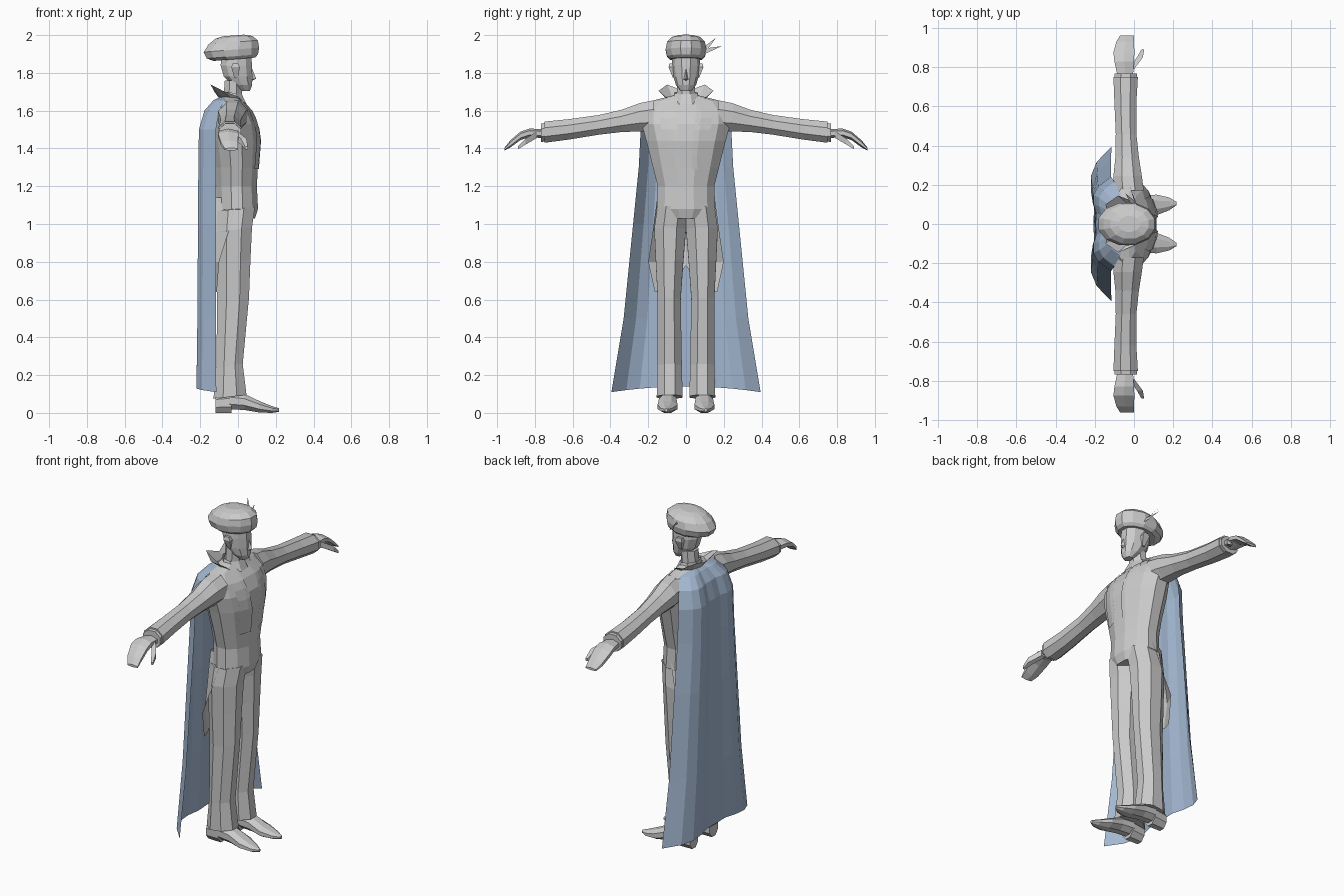
import bpy, bmesh, math
from mathutils import Vector
from mathutils.bvhtree import BVHTree


def material(name, rgb):
    m = bpy.data.materials.new(name)
    m.diffuse_color = (*rgb, 1)
    return m


GREY = material("warm_grey", (0.60, 0.60, 0.60))
BLUE = material("dusty_blue", (0.37, 0.48, 0.64))


def build(name, verts, faces, mat=GREY, closed=True):
    bm = bmesh.new()
    vs = [bm.verts.new(v) for v in verts]
    for f in faces:
        bm.faces.new([vs[i] for i in f])
    if closed:
        bmesh.ops.recalc_face_normals(bm, faces=bm.faces)
    me = bpy.data.meshes.new(name)
    bm.to_mesh(me)
    bm.free()
    me.materials.append(mat)
    ob = bpy.data.objects.new(name, me)
    bpy.context.collection.objects.link(ob)
    return ob


def loft(name, axis, rings, n=8, side=1, tilt=0.0, phase=0.5, caps=True):
    """Rings are (position, a0, a1, b0, b1); the remaining axes are a and b."""
    ang = [2 * math.pi * (i + phase) / n for i in range(n)]
    ca = max(abs(math.cos(t)) for t in ang)
    sa = max(abs(math.sin(t)) for t in ang)
    verts, faces = [], []
    for p, a0, a1, b0, b1 in rings:
        for t in ang:
            da = (a1 - a0) / 2 * math.cos(t) / ca
            a = (a0 + a1) / 2 + da
            b = (b0 + b1) / 2 + (b1 - b0) / 2 * math.sin(t) / sa
            v = {'x': (p, a, b), 'y': (a, p, b), 'z': (a, b, p + tilt * da)}[axis]
            verts.append((v[0], v[1] * side, v[2]))
    for r in range(len(rings) - 1):
        for i in range(n):
            j = (i + 1) % n
            faces.append((r * n + i, r * n + j, (r + 1) * n + j, (r + 1) * n + i))
    if caps:
        faces.append(tuple(range(n))[::-1])
        faces.append(tuple(range(len(verts) - n, len(verts))))
    return build(name, verts, faces)


def sheet(name, rows, mat=GREY):
    """Open surface through equal length rows of points."""
    w = len(rows[0])
    verts = [p for row in rows for p in row]
    faces = [(r * w + i, r * w + i + 1, (r + 1) * w + i + 1, (r + 1) * w + i)
             for r in range(len(rows) - 1) for i in range(w - 1)]
    return build(name, verts, faces, mat, closed=False)


def mirrored(half):
    """Half row running from the middle outward, extended to both sides."""
    return [(x, -y, z) for x, y, z in half[:0:-1]] + half


def sym(rows):
    return [(z, x0, x1, -h, h) for z, x0, x1, h in rows]


# jacket and waistcoat body
torso = loft("jacket_body", 'z', sym([
    (1.03, -0.11, 0.09, 0.12), (1.08, -0.115, 0.106, 0.155),
    (1.20, -0.115, 0.10, 0.15), (1.30, -0.12, 0.105, 0.175),
    (1.44, -0.14, 0.116, 0.21), (1.53, -0.14, 0.104, 0.235),
    (1.60, -0.13, 0.07, 0.235), (1.65, -0.11, 0.025, 0.19),
    (1.68, -0.09, 0.01, 0.07)]), n=12)
tree = BVHTree.FromPolygons([v.co for v in torso.data.vertices],
                            [p.vertices[:] for p in torso.data.polygons])


def on_chest(y, z):
    hit = tree.ray_cast(Vector((1, y, z)), Vector((-1, 0, 0)))[0]
    return ((hit.x if hit else 0) + 0.006, y, z)


# neck, shirt collar, head
loft("neck", 'z', sym([(1.63, -0.08, 0.02, 0.05), (1.76, -0.07, 0.02, 0.048)]))
loft("shirt_collar", 'z', sym([(1.645, -0.085, 0.045, 0.075),
                               (1.695, -0.085, 0.02, 0.06)]), tilt=-0.15, caps=False)
loft("head", 'z', sym([
    (1.703, 0.02, 0.062, 0.028), (1.735, -0.03, 0.075, 0.053),
    (1.78, -0.075, 0.076, 0.067), (1.84, -0.092, 0.074, 0.074),
    (1.90, -0.085, 0.07, 0.072)]), n=10)
build("nose", [(0.068, 0, 1.84), (0.096, 0, 1.77), (0.068, 0.017, 1.765),
               (0.068, -0.017, 1.765), (0.07, 0, 1.755)],
      [(0, 2, 1), (0, 1, 3), (1, 2, 4), (1, 4, 3), (0, 3, 4, 2)])

# beret with its feather
loft("beret", 'z', sym([
    (1.872, -0.13, 0.09, 0.085), (1.887, -0.165, 0.106, 0.10),
    (1.922, -0.182, 0.112, 0.108), (1.962, -0.155, 0.105, 0.10),
    (1.988, -0.12, 0.075, 0.075), (1.998, -0.08, 0.03, 0.04)]), n=12, tilt=0.08)
build("feather", [(0.035, 0.04, 1.90), (0.01, 0.11, 1.905), (-0.02, 0.19, 1.942),
                  (0.0, 0.12, 1.932), (-0.045, 0.158, 1.985), (-0.01, 0.09, 1.935)],
      [(0, 1, 3, 5), (1, 2, 3), (3, 4, 5)], closed=False)

for s, tag in ((1, "left"), (-1, "right")):
    # ears
    loft(tag + "_ear", 'z', [(1.775, -0.02, 0.0, 0.06, 0.07),
                             (1.83, -0.035, 0.01, 0.065, 0.092),
                             (1.85, -0.03, 0.0, 0.065, 0.088)], n=4, side=s)
    # lapels laid over the chest
    rows = [(1.645, 0.05, 0.09), (1.60, 0.055, 0.13), (1.56, 0.05, 0.14),
            (1.50, 0.042, 0.13), (1.44, 0.036, 0.125), (1.36, 0.03, 0.115),
            (1.29, 0.035, 0.11)]
    sheet(tag + "_lapel", [[on_chest(s * (a + (b - a) * k / 3), z) for k in range(4)]
                           for z, a, b in rows])
    # sleeve and cuff
    loft(tag + "_sleeve", 'y', [
        (0.17, -0.10, 0.05, 1.49, 1.655), (0.245, -0.105, 0.04, 1.49, 1.64),
        (0.34, -0.095, 0.025, 1.487, 1.605), (0.46, -0.093, 0.012, 1.473, 1.577),
        (0.62, -0.10, 0.012, 1.447, 1.555), (0.75, -0.105, 0.02, 1.43, 1.542)], side=s)
    loft(tag + "_cuff", 'y', [(0.74, -0.098, 0.014, 1.438, 1.535),
                              (0.768, -0.10, 0.015, 1.434, 1.532)], side=s)
    # hand and thumb
    loft(tag + "_hand", 'y', [
        (0.76, -0.085, -0.005, 1.455, 1.503), (0.83, -0.10, 0.0, 1.46, 1.505),
        (0.875, -0.105, 0.002, 1.445, 1.49), (0.93, -0.09, 0.0, 1.405, 1.443),
        (0.962, -0.07, 0.0, 1.388, 1.403)], n=6, side=s)
    loft(tag + "_thumb", 'y', [
        (0.79, -0.03, 0.0, 1.455, 1.49), (0.85, 0.015, 0.045, 1.42, 1.452),
        (0.89, 0.038, 0.052, 1.395, 1.41)], n=4, side=s)
    # trouser leg
    loft(tag + "_trouser_leg", 'z', [
        (0.085, -0.13, 0.045, 0.018, 0.155), (0.25, -0.115, 0.025, 0.022, 0.15),
        (0.60, -0.11, 0.058, 0.028, 0.15), (0.80, -0.115, 0.066, 0.014, 0.16),
        (0.97, -0.115, 0.074, 0.0, 0.168), (1.08, -0.11, 0.09, -0.01, 0.153)],
        side=s, tilt=0.12)
    # shoe with raised heel
    loft(tag + "_shoe", 'x', [
        (-0.045, 0.05, 0.14, 0.02, 0.11), (0.035, 0.05, 0.143, 0.015, 0.10),
        (0.115, 0.045, 0.15, 0.002, 0.062), (0.18, 0.07, 0.135, 0.0, 0.036),
        (0.218, 0.097, 0.112, 0.006, 0.024)], side=s)
    loft(tag + "_shoe_heel", 'x', [(-0.12, 0.055, 0.135, 0.0, 0.10),
                                   (-0.035, 0.05, 0.14, 0.0, 0.11)], side=s)

# coat tails with a centre vent
tail = []
for z, hw, edge, back, mid in ((1.14, 0.152, 0.0, -0.12, 1.14),
                               (0.96, 0.176, -0.05, -0.13, 1.0),
                               (0.80, 0.20, -0.10, -0.138, 0.88),
                               (0.64, 0.165, -0.112, -0.132, 0.78)):
    tail.append(mirrored([(back, 0, mid), (back, hw * 0.6, z), (edge, hw, z)]))
sheet("coat_tails", tail)

# turned-up collar around the neck
sheet("standing_collar", [
    mirrored([(-0.10, 0, 1.665), (-0.09, 0.07, 1.67), (-0.03, 0.10, 1.66), (0.02, 0.085, 1.65)]),
    mirrored([(-0.125, 0, 1.70), (-0.145, 0.10, 1.738), (-0.08, 0.145, 1.705), (0.0, 0.11, 1.675)])])

# long cape: each row is height, half width, edge x, back x, hem lift
cape = []
for z, hw, edge, back, lift in ((1.672, 0.09, -0.05, -0.095, 0),
                                (1.655, 0.16, -0.07, -0.13, 0),
                                (1.60, 0.215, -0.10, -0.178, 0),
                                (1.50, 0.24, -0.117, -0.207, 0),
                                (1.30, 0.25, -0.117, -0.21, 0),
                                (1.00, 0.28, -0.117, -0.212, 0),
                                (0.50, 0.33, -0.117, -0.215, 0),
                                (0.11, 0.395, -0.115, -0.22, 0.03)):
    half = []
    for f, depth in ((0, 0.88), (0.22, 0.84), (0.42, 1.0), (0.62, 1.0), (0.80, 0.72), (1, 0)):
        half.append((edge + (back - edge) * depth, hw * f, z + lift * (1 - f * f)))
    cape.append(mirrored(half))
sheet("cape", cape, BLUE)
